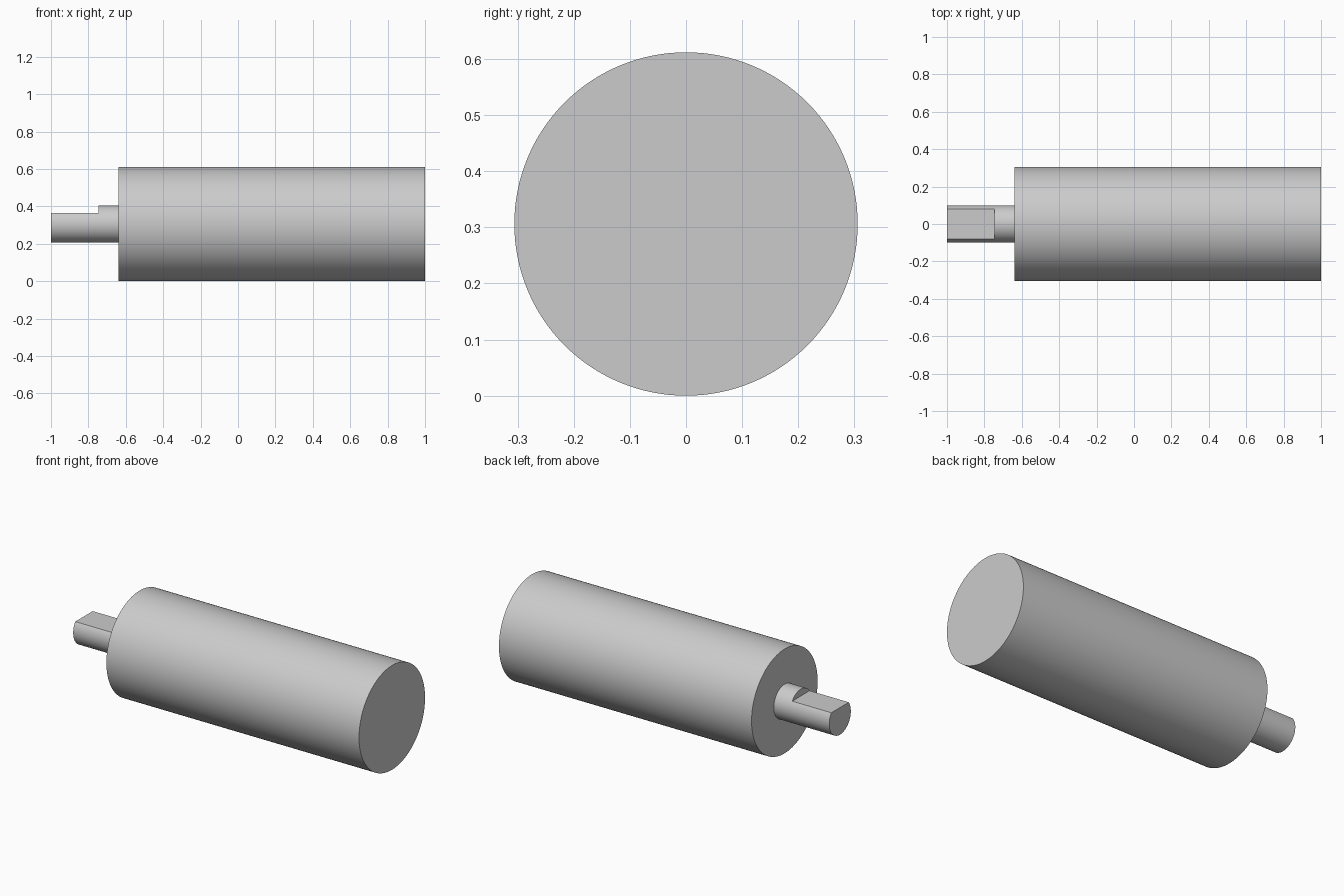
import bpy
import math

cube = bpy.data.objects.get("Cube")
if cube:
    bpy.data.objects.remove(cube, do_unlink=True)

BODY_R = 0.306
SHAFT_R = 0.1
AXIS_Z = BODY_R
BODY_START = -0.64
FLAT_END = -0.746
FLAT_Z = 0.365

steel = bpy.data.materials.new("grey_steel")
steel.use_nodes = True
grey = (0.6, 0.6, 0.6, 1)
steel.diffuse_color = grey
steel.node_tree.nodes["Principled BSDF"].inputs["Base Color"].default_value = grey


def rod(name, radius, x0, x1, sides):
    """Cylinder lying along x between x0 and x1."""
    bpy.ops.mesh.primitive_cylinder_add(
        vertices=sides, radius=radius, depth=x1 - x0,
        location=((x0 + x1) / 2, 0, AXIS_Z), rotation=(0, math.pi / 2, 0))
    ob = bpy.context.object
    ob.name = name
    ob.data.materials.append(steel)
    return ob


def smooth(ob):
    bpy.ops.object.select_all(action='DESELECT')
    ob.select_set(True)
    bpy.context.view_layer.objects.active = ob
    bpy.ops.object.shade_smooth_by_angle(angle=math.radians(30))


# Main cylindrical housing
smooth(rod("motor_body", BODY_R, BODY_START, 1, 128))

# Output shaft, seated slightly inside the housing
shaft = rod("output_shaft", SHAFT_R, -1, BODY_START + 0.02, 96)

# Mill the flat on top of the shaft end
bpy.ops.mesh.primitive_cube_add(size=1, location=(FLAT_END - 0.2, 0, FLAT_Z + 0.1))
cutter = bpy.context.object
cutter.name = "flat_cutter"
cutter.scale = (0.4, 0.4, 0.2)
cutter.hide_render = True
cutter.data.materials.append(steel)

bpy.context.view_layer.objects.active = shaft
cut = shaft.modifiers.new("flat", 'BOOLEAN')
cut.operation = 'DIFFERENCE'
cut.solver = 'EXACT'
cut.object = cutter
bpy.ops.object.modifier_apply(modifier=cut.name)
bpy.data.objects.remove(cutter, do_unlink=True)
smooth(shaft)
